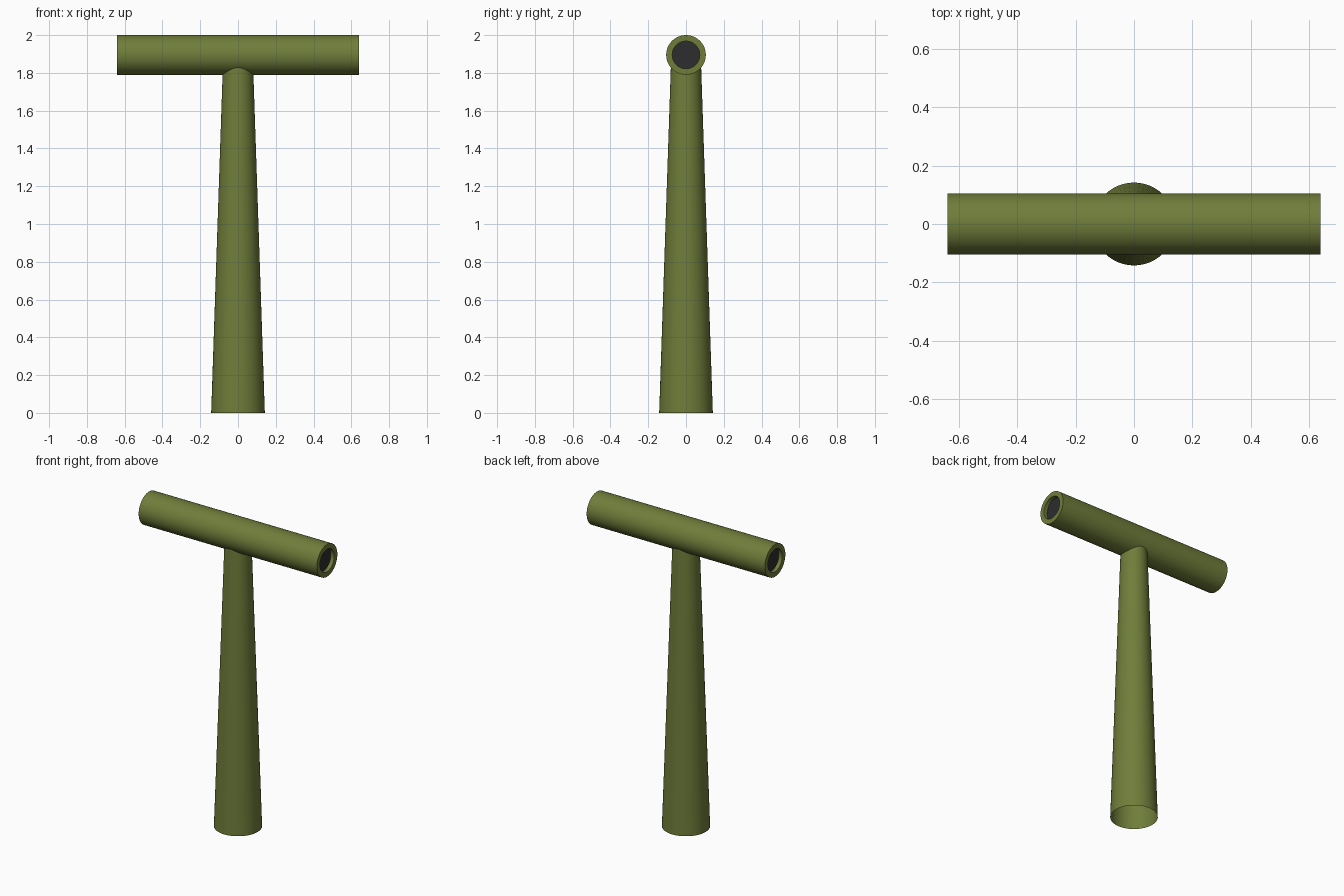
import bpy, bmesh, math

if "Cube" in bpy.data.objects:
    bpy.data.objects.remove(bpy.data.objects["Cube"])

SEG = 48


def material(name, rgb):
    m = bpy.data.materials.new(name)
    m.diffuse_color = (*rgb, 1.0)
    m.use_nodes = True
    m.node_tree.nodes["Principled BSDF"].inputs["Base Color"].default_value = m.diffuse_color
    return m


olive = material("olive green", (0.16, 0.205, 0.042))
dark = material("dark grey", (0.026, 0.026, 0.028))


def lathe(name, profile, mats, axis="Z", caps=False, cap_mat=0):
    """Revolve (radius, height) points about z or x; caps close both ends."""
    bm = bmesh.new()
    rings = []
    for r, h in profile:
        ring = []
        for i in range(SEG):
            a = 2 * math.pi * i / SEG
            u, v = r * math.cos(a), r * math.sin(a)
            ring.append(bm.verts.new((u, v, h) if axis == "Z" else (h, u, v)))
        rings.append(ring)
    for lo, hi in zip(rings, rings[1:]):
        for i in range(SEG):
            j = (i + 1) % SEG
            bm.faces.new((lo[i], lo[j], hi[j], hi[i]))
    if caps:
        for ring in (rings[0][::-1], rings[-1]):
            bm.faces.new(ring).material_index = cap_mat
    me = bpy.data.meshes.new(name)
    bm.to_mesh(me)
    bm.free()
    for m in mats:
        me.materials.append(m)
    ob = bpy.data.objects.new(name, me)
    bpy.context.collection.objects.link(ob)
    bpy.ops.object.select_all(action="DESELECT")
    ob.select_set(True)
    bpy.context.view_layer.objects.active = ob
    bpy.ops.object.shade_smooth_by_angle(angle=math.radians(35))
    return ob


# Tapered post, open underneath, running up into the crossbar
lathe("post", [(0.142, 0.0), (0.08, 1.84)], [olive])

# Crossbar tube with a rim and a recessed dark disc at each end
L, R, r, d = 0.64, 0.105, 0.073, 0.025
bar = lathe("crossbar", [(r, -L + d), (r, -L), (R, -L), (R, L), (r, L), (r, L - d)],
            [olive, dark], axis="X", caps=True, cap_mat=1)
bar.location.z = 2.0 - R
